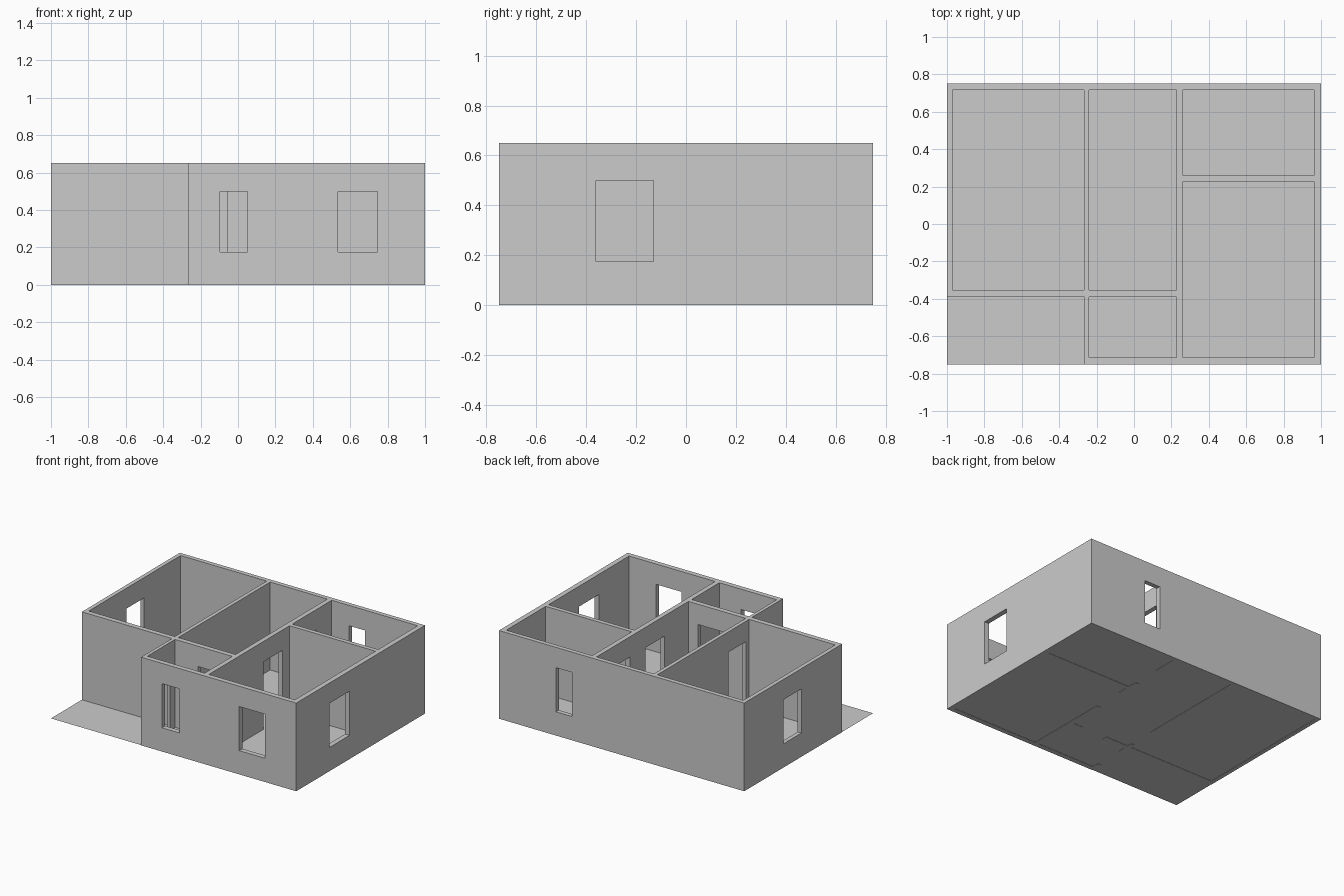
import bpy, bmesh

if "Cube" in bpy.data.objects:
    bpy.data.objects.remove(bpy.data.objects["Cube"])

H = 0.65          # wall height
SILL, HEAD = 0.175, 0.5


def mesh_object(name, bm):
    bmesh.ops.recalc_face_normals(bm, faces=bm.faces)
    me = bpy.data.meshes.new(name)
    bm.to_mesh(me)
    bm.free()
    ob = bpy.data.objects.new(name, me)
    bpy.context.collection.objects.link(ob)
    return ob


def add_prism(bm, outline, z0, z1):
    f = bm.faces.new([bm.verts.new((x, y, z0)) for x, y in outline])
    ext = bmesh.ops.extrude_face_region(bm, geom=[f])
    for v in ext["geom"]:
        if isinstance(v, bmesh.types.BMVert):
            v.co.z = z1


def rect(x0, x1, y0, y1):
    return [(x0, y0), (x1, y0), (x1, y1), (x0, y1)]


def cut(target, boxes):
    # boxes: (outline, z0, z1), none overlapping each other
    bm = bmesh.new()
    for outline, z0, z1 in boxes:
        add_prism(bm, outline, z0, z1)
    cutter = mesh_object("cutter", bm)
    cutter.hide_render = True
    mod = target.modifiers.new("cut", "BOOLEAN")
    mod.operation = "DIFFERENCE"
    mod.solver = "EXACT"
    mod.object = cutter
    bpy.context.view_layer.objects.active = target
    bpy.ops.object.modifier_apply(modifier=mod.name)
    bpy.data.objects.remove(cutter)


# L-shaped block of the house, with the porch corner left open
bm = bmesh.new()
add_prism(bm, [(-0.265, -0.75), (1, -0.75), (1, 0.75), (-1, 0.75),
               (-1, -0.39), (-0.265, -0.39)], 0, H)
walls = mesh_object("walls", bm)

# Rooms hollowed right through, leaving the walls
rooms = [
    (-0.97, -0.268, -0.353, 0.717),   # large left room
    (-0.24, 0.227, -0.353, 0.717),    # middle room
    (0.262, 0.963, 0.258, 0.717),     # back right room
    (0.262, 0.963, -0.713, 0.226),    # front right room
    (-0.24, 0.227, -0.713, -0.39),    # entrance hall
]
cut(walls, [(rect(*r), -0.1, H + 0.1) for r in rooms])

# Doorways start at the floor, windows at the sill
doors = [
    (-0.30, -0.21, -0.66, -0.45),     # porch to hall
    (-0.055, 0.15, -0.42, -0.32),     # hall to middle room
    (-0.30, -0.21, -0.315, -0.11),    # middle to left room
    (0.20, 0.29, -0.075, 0.145),      # middle to front right room
    (0.20, 0.29, 0.33, 0.54),         # middle to back right room
]
windows = [
    (-0.095, 0.05, -0.8, -0.69),      # hall, front
    (0.535, 0.745, -0.8, -0.69),      # right room, front
    (0.94, 1.05, -0.36, -0.13),       # right side
    (0.405, 0.535, 0.69, 0.8),        # back
    (-1.05, -0.95, 0.085, 0.29),      # left side
]
cut(walls, [(rect(*d), -0.1, HEAD) for d in doors]
    + [(rect(*w), SILL, HEAD) for w in windows])

# Thin floor sheet under the rooms and porch
bm = bmesh.new()
bm.faces.new([bm.verts.new((x, y, 0.002)) for x, y in rect(-1, 1, -0.75, 0.75)])
me = bpy.data.meshes.new("floor")
bm.to_mesh(me)
bm.free()
bpy.context.collection.objects.link(bpy.data.objects.new("floor", me))
